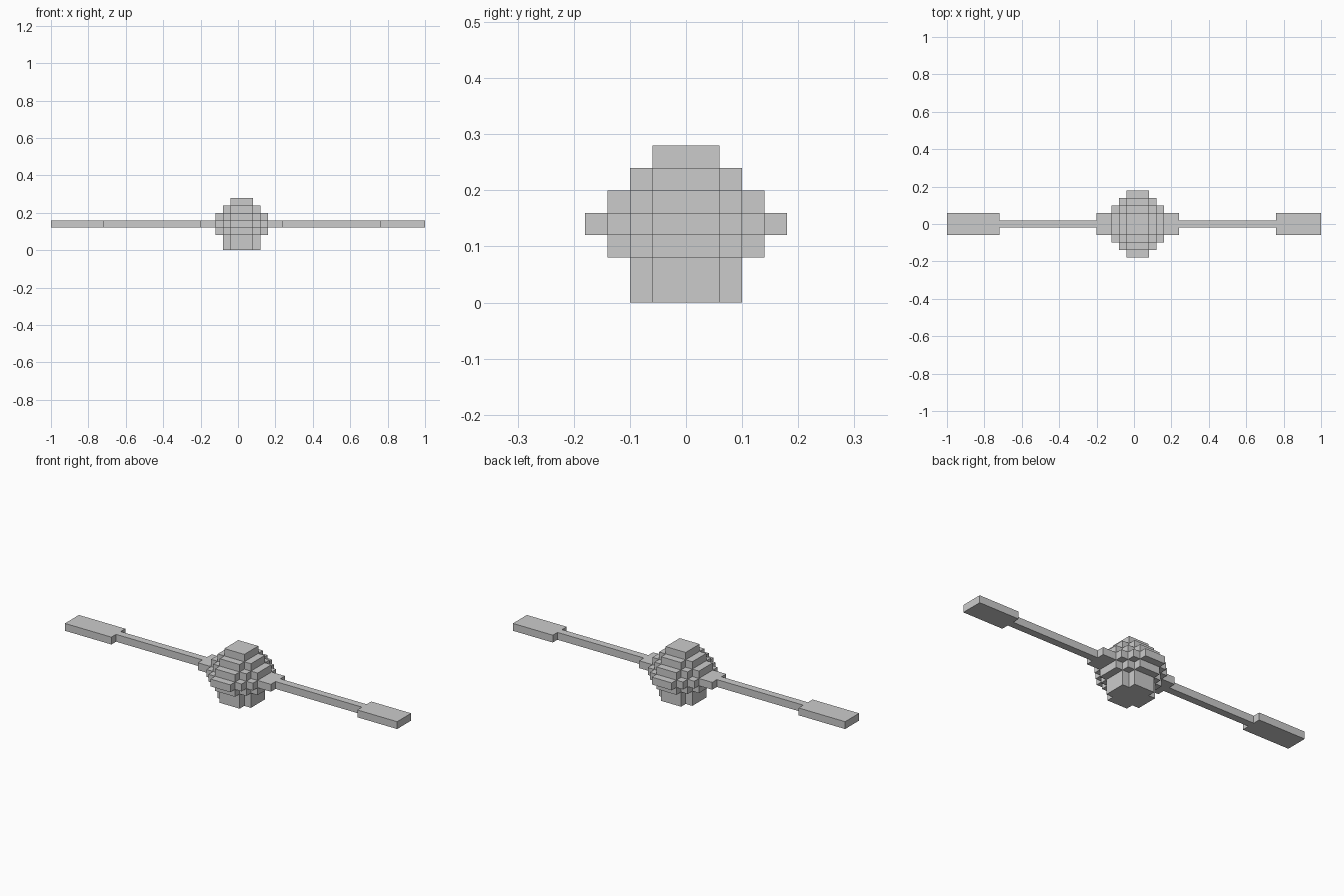
import bpy, bmesh

if "Cube" in bpy.data.objects:
    bpy.data.objects.remove(bpy.data.objects["Cube"])

S = 0.04    # block size
CX = 0.02   # body centre in x


def prism(name, outline, z0, z1):
    """Extrude a flat outline straight up from z0 to z1."""
    bm = bmesh.new()
    face = bm.faces.new([bm.verts.new((x, y, z0)) for x, y in outline])
    top = bmesh.ops.extrude_face_region(bm, geom=[face])["geom"]
    bmesh.ops.translate(bm, vec=(0, 0, z1 - z0),
                        verts=[v for v in top if isinstance(v, bmesh.types.BMVert)])
    if not any(f.normal.z < -0.9 for f in bm.faces) or len(bm.faces) < len(outline) + 2:
        bm.verts.index_update()
        low = [v for v in bm.verts if abs(v.co.z - z0) < 1e-6]
        if not any(all(v in low for v in f.verts) for f in bm.faces):
            bm.faces.new(low)
    bmesh.ops.recalc_face_normals(bm, faces=bm.faces)
    mesh = bpy.data.meshes.new(name)
    bm.to_mesh(mesh)
    bm.free()
    obj = bpy.data.objects.new(name, mesh)
    bpy.context.collection.objects.link(obj)
    return obj


def stepped_disc(m):
    """Blocky disc reaching m blocks out from its centre block."""
    quarter = [(m + 0.5, 1.5)]
    for k in range(1, m):
        quarter += [(m - k + 0.5, k + 0.5), (m - k + 0.5, k + 1.5)]
    pts = []
    for _ in range(4):
        pts += quarter
        quarter = [(-y, x) for x, y in quarter]
    return [(CX + x * S, y * S) for x, y in pts]


def bar(name, x0, x1, half_y):
    return prism(name, [(x0, -half_y), (x1, -half_y), (x1, half_y), (x0, half_y)],
                 0.12, 0.16)


# Stepped round body, bottom to top
for name, m, z0, z1 in [("base", 2, 0.0, 0.08),
                        ("lower_body", 3, 0.08, 0.12),
                        ("middle_body", 4, 0.12, 0.16),
                        ("upper_body", 3, 0.16, 0.20),
                        ("shoulder", 2, 0.20, 0.24),
                        ("cap", 1, 0.24, 0.28)]:
    prism(name, stepped_disc(m), z0, z1)

# Arms: socket, thin rod, flat paddle
for side, a, b, c, d in [("left", -0.16, -0.20, -0.72, -1.0),
                         ("right", 0.20, 0.24, 0.76, 1.0)]:
    bar(side + "_socket", a, b, 0.06)
    bar(side + "_rod", b, c, 0.02)
    bar(side + "_paddle", c, d, 0.06)
